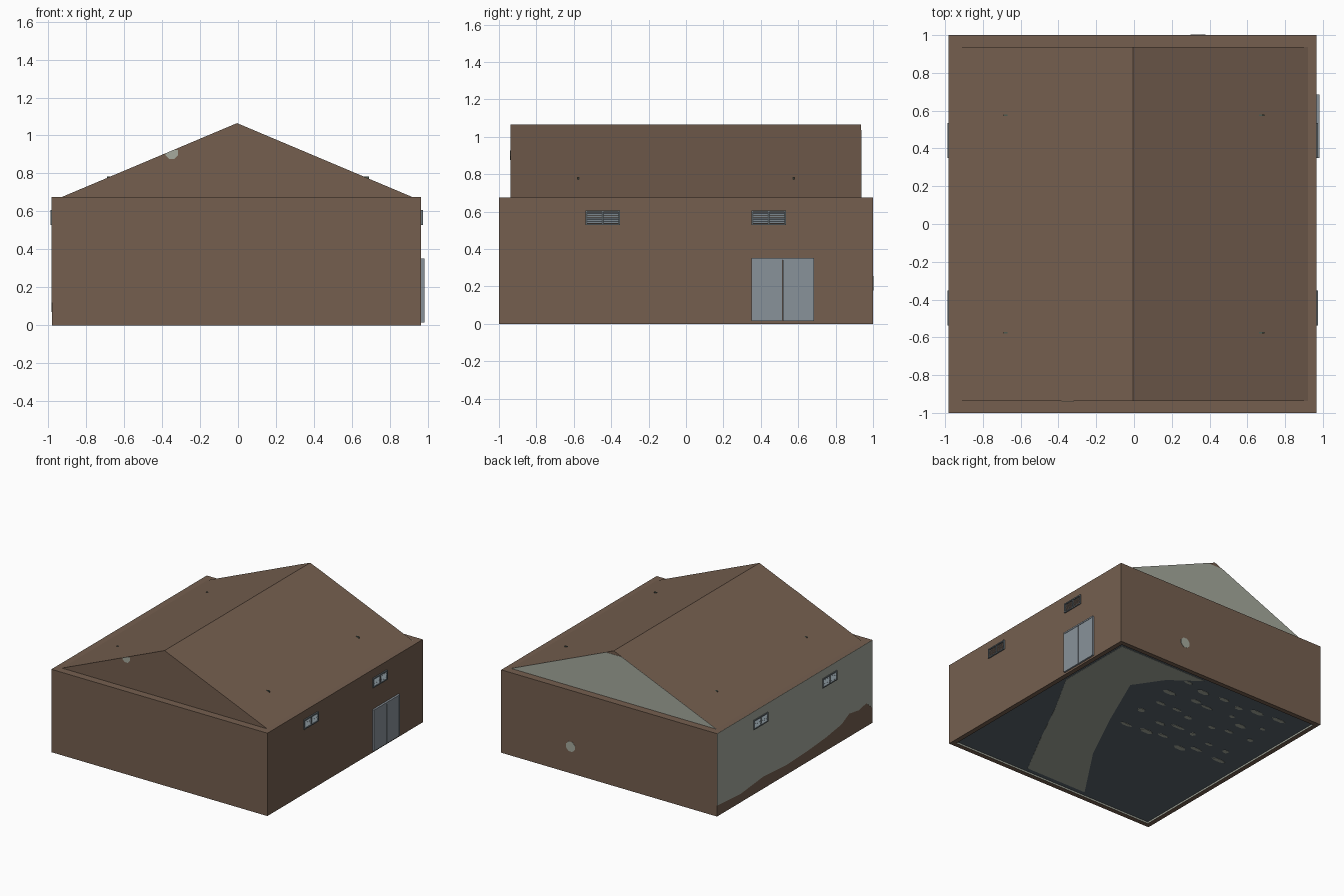
import bpy, bmesh, math, random
from mathutils import Vector, Matrix

if "Cube" in bpy.data.objects:
    bpy.data.objects.remove(bpy.data.objects["Cube"])

random.seed(4)


def material(name, hex_code):
    lin = []
    for i in (0, 2, 4):
        c = int(hex_code[i:i + 2], 16) / 255
        lin.append(c / 12.92 if c < 0.04045 else ((c + 0.055) / 1.055) ** 2.4)
    m = bpy.data.materials.new(name)
    m.diffuse_color = (*lin, 1)
    m.use_nodes = True
    m.node_tree.nodes["Principled BSDF"].inputs["Base Color"].default_value = m.diffuse_color
    return m


BROWN = material("brown_cladding", "755F4F")
GREY = material("pale_grey_lining", "A6AA9E")
DOOR = material("door_blue_grey", "89929A")
FRAME = material("window_frame_grey", "6F787D")
SLAT = material("louvre_grey", "93A0A8")
FLOOR = material("floor_slate", "5A666E")
POST = material("post_dark_green", "4E5A50")


def finish(name, bm, *mats):
    bmesh.ops.recalc_face_normals(bm, faces=bm.faces)
    me = bpy.data.meshes.new(name)
    bm.to_mesh(me)
    bm.free()
    for m in mats:
        me.materials.append(m)
    ob = bpy.data.objects.new(name, me)
    bpy.context.collection.objects.link(ob)
    return ob


def add_box(bm, lo, hi, tilt=0.0):
    lo, hi = Vector(lo), Vector(hi)
    mat = (Matrix.Translation((lo + hi) / 2) @ Matrix.Rotation(tilt, 4, 'Y')
           @ Matrix.Diagonal((*(hi - lo), 1)))
    bmesh.ops.create_cube(bm, size=1, matrix=mat)


def box(name, lo, hi, mat):
    bm = bmesh.new()
    add_box(bm, lo, hi)
    return finish(name, bm, mat)


def add_plate(bm, pts, depth):
    """Polygon extruded along the depth vector."""
    f = bm.faces.new([bm.verts.new(p) for p in pts])
    ext = bmesh.ops.extrude_face_region(bm, geom=[f], use_keep_orig=True)
    vs = [g for g in ext['geom'] if isinstance(g, bmesh.types.BMVert)]
    bmesh.ops.translate(bm, verts=vs, vec=depth)


def plate(name, pts, depth, mat):
    bm = bmesh.new()
    add_plate(bm, pts, depth)
    return finish(name, bm, mat)


XL, XR, WALL = -0.98, 0.965, 0.675      # wall planes and wall height
APEX_X, APEX_Z = -0.005, 1.065
EAVE_L, EAVE_R = -0.93, 0.92
FLOOR_Z = 0.012

# Wall block, with the underside inset to leave a brown rim around the floor
bm = bmesh.new()
add_box(bm, (XL, -1, 0), (XR, 1, WALL))
bm.normal_update()
under = min(bm.faces, key=lambda f: f.calc_center_median().z)
bmesh.ops.inset_region(bm, faces=[under], thickness=0.055)
rim = bmesh.ops.inset_region(bm, faces=[under], thickness=0.004)['faces']
for v in under.verts:
    v.co.z = FLOOR_Z
for f in rim:
    f.material_index = 1
under.material_index = 2
finish("walls", bm, BROWN, GREY, FLOOR)

# Gable roof
plate("gable_roof", [(EAVE_L, -0.938, WALL), (EAVE_R, -0.938, WALL),
                     (APEX_X, -0.938, APEX_Z)], (0, 1.874, 0), BROWN)

# Grey back gable, stopping short of the brown tip
top = 1.035
t = (top - WALL) / (APEX_Z - WALL)
plate("back_gable_panel", [(EAVE_L, 0.936, WALL), (EAVE_R, 0.936, WALL),
                           (EAVE_R + (APEX_X - EAVE_R) * t, 0.936, top),
                           (EAVE_L + (APEX_X - EAVE_L) * t, 0.936, top)],
      (0, 0.002, 0), GREY)

# Grey left wall face above an uneven brown base
edge = [(1, .09), (.7, .07), (.4, .10), (.1, .08), (-.15, .09), (-.4, .11),
        (-.6, .14), (-.7, .19), (-.82, .17), (-.92, .19), (-1, .12)]
plate("left_wall_panel", [(XL, y, z) for y, z in edge] + [(XL, -1, WALL), (XL, 1, WALL)],
      (-0.002, 0, 0), GREY)


# Round pale spots on the front gable and the back wall
def spot(name, x, y, z, r, depth, roof_cut=False):
    pts = []
    for i in range(8):
        a = math.tau * (i + 0.5) / 8
        px, pz = x + r * math.cos(a), z + r * math.sin(a)
        if roof_cut:                    # keep it under the roof line
            slope = (APEX_Z - WALL) / (APEX_X - EAVE_L)
            pz = min(pz, WALL + (px - EAVE_L) * slope)
        pts.append((px, y, pz))
    plate(name, pts, (0, depth, 0), GREY)


spot("front_gable_spot", -0.35, -0.938, 0.91, 0.036, -0.002, True)
spot("back_wall_spot", 0.34, 1.0, 0.217, 0.043, 0.002)


# Lighter patches on the underside of the floor
def floor_pt(a, b):
    return (XR - 1.945 * a, 1 - 2 * b, FLOOR_Z)


patch = [(.035, .36), (.035, .035), (.45, .035), (.33, .122), (.25, .236), (.358, .477),
         (.48, .72), (.645, .96), (.36, .96), (.254, .765), (.143, .548)]
plate("floor_patch", [floor_pt(a, b) for a, b in patch], (0, 0, -0.002), GREY)
bm = bmesh.new()
for i in range(6):
    for j in range(5):
        a = 0.42 + 0.09 * i + random.uniform(-.02, .02)
        b = 0.10 + 0.09 * j + random.uniform(-.02, .02)
        ra, rb = random.uniform(.012, .034), random.uniform(.007, .013)
        add_plate(bm, [floor_pt(a + ra * math.cos(k * math.tau / 6),
                                b + rb * math.sin(k * math.tau / 6)) for k in range(6)],
                  (0, 0, -0.002))
finish("floor_spots", bm, GREY)


# Louvred windows: frame, mullion and tilted slats
def window(name, side, yc):
    wall = XR if side > 0 else XL
    half, z0, z1, bar = 0.0925, 0.528, 0.606, 0.009

    def span(bm, d0, d1, ya, yb, za, zb, tilt=0.0):
        xs = sorted((wall + side * d0, wall + side * d1))
        add_box(bm, (xs[0], ya, za), (xs[1], yb, zb), tilt)

    bm = bmesh.new()
    d = 0.010 if side > 0 else 0.008
    span(bm, 0, d, yc - half, yc + half, z0, z0 + bar)
    span(bm, 0, d, yc - half, yc + half, z1 - bar, z1)
    for y in (yc - half, yc - bar / 2, yc + half - bar):
        span(bm, 0, d, y, y + bar, z0 + bar, z1 - bar)
    finish(name + "_frame", bm, FRAME)
    bm = bmesh.new()
    n = 6
    pitch = (z1 - z0 - 2 * bar) / n
    for i in range(n):
        z = z0 + bar + pitch * (i + 0.5)
        span(bm, -0.001, 0.009, yc - half + bar, yc + half - bar,
             z - 0.001, z + 0.001, side * math.radians(45))
    finish(name + "_slats", bm, SLAT)


for side, label in ((1, "right"), (-1, "left")):
    window(label + "_front_window", side, -0.445)
    window(label + "_back_window", side, 0.443)

# Double door: surround and two leaves
bm = bmesh.new()
add_box(bm, (XR, 0.35, 0.34), (0.982, 0.685, 0.352))
for y in (0.35, 0.675):
    add_box(bm, (XR, y, 0.015), (0.982, y + 0.01, 0.34))
finish("door_surround", bm, DOOR)
for i, label in enumerate(("front", "back")):
    y = 0.36 + i * 0.1595
    box(label + "_door_leaf", (XR, y, 0.015), (0.979, y + 0.1555, 0.34), DOOR)

# Post tips showing through the roof
for sx in (-1, 1):
    for sy in (-1, 1):
        x, y = sx * 0.677, sy * 0.576
        box(f"post_tip_{'l' if sx < 0 else 'r'}{'f' if sy < 0 else 'b'}",
            (x - 0.014, y - 0.004, 0.74), (x + 0.014, y + 0.004, 0.785), POST)
